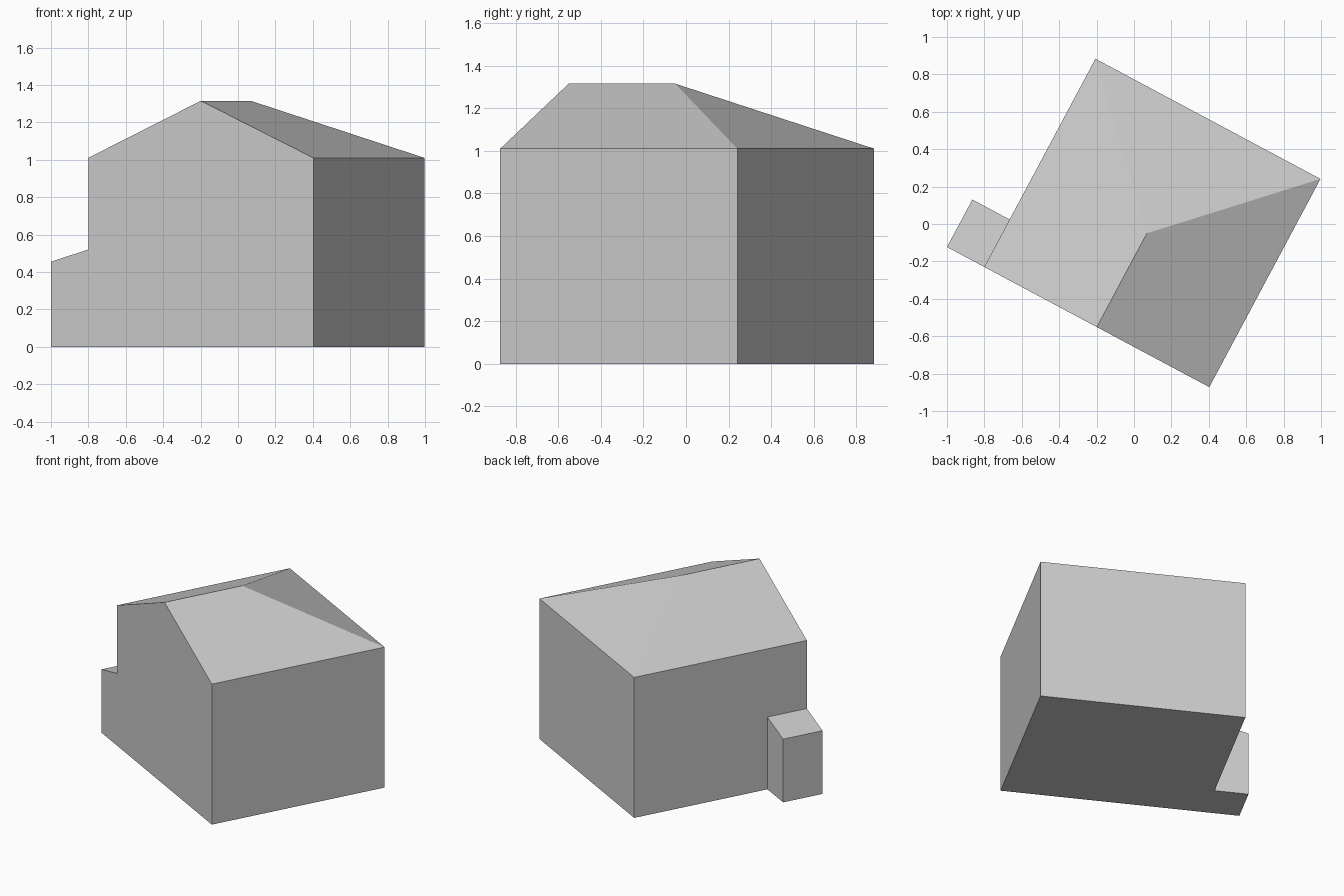
import bpy
import bmesh
from math import radians
from mathutils import Matrix

cube = bpy.data.objects.get("Cube")
if cube:
    bpy.data.objects.remove(cube, do_unlink=True)

grey = bpy.data.materials.new("light grey")
grey.use_nodes = True
colour = (0.6, 0.6, 0.6, 1)
grey.diffuse_color = colour
grey.node_tree.nodes["Principled BSDF"].inputs["Base Color"].default_value = colour

# Local frame: x along the gable wall, y into the building
PLACE = Matrix.Translation((-0.199, -0.551, 0)) @ Matrix.Rotation(radians(-28.1), 4, "Z")


def block(name, x0, x1, depth, profile, setback=0):
    """Extrude an x-z profile along y; setback moves the ridge end inward."""
    bm = bmesh.new()
    front = [bm.verts.new((x, 0, z)) for x, z in profile]
    peak = max(z for x, z in profile)
    back = [bm.verts.new((x, depth - (setback if z == peak else 0), z))
            for x, z in profile]
    n = len(profile)
    bm.faces.new(front)
    for i in range(n):
        j = (i + 1) % n
        bm.faces.new((front[i], front[j], back[j], back[i]))
    if setback:
        # Back wall and hip end
        bm.faces.new([v for v in back if v.co.z < peak])
        bm.faces.new(back[2:5])
    else:
        bm.faces.new(back)
    bmesh.ops.triangulate(bm, faces=[f for f in bm.faces if len(f.verts) == 4])
    bmesh.ops.recalc_face_normals(bm, faces=bm.faces)
    bm.transform(PLACE)
    mesh = bpy.data.meshes.new(name)
    bm.to_mesh(mesh)
    bm.free()
    mesh.materials.append(grey)
    obj = bpy.data.objects.new(name, mesh)
    bpy.context.collection.objects.link(obj)
    return obj


# Main house: gabled front, hipped back
half, eave, ridge = 0.682, 1.01, 1.315
block("house", -half, half, 1.262,
      [(-half, 0), (half, 0), (half, eave), (0, ridge), (-half, eave)], setback=0.694)

# Small lean-to beside the front corner
outer = half + 0.226
block("lean_to", -outer, -half, 0.288,
      [(-outer, 0), (-half, 0), (-half, 0.52), (-outer, 0.455)])
